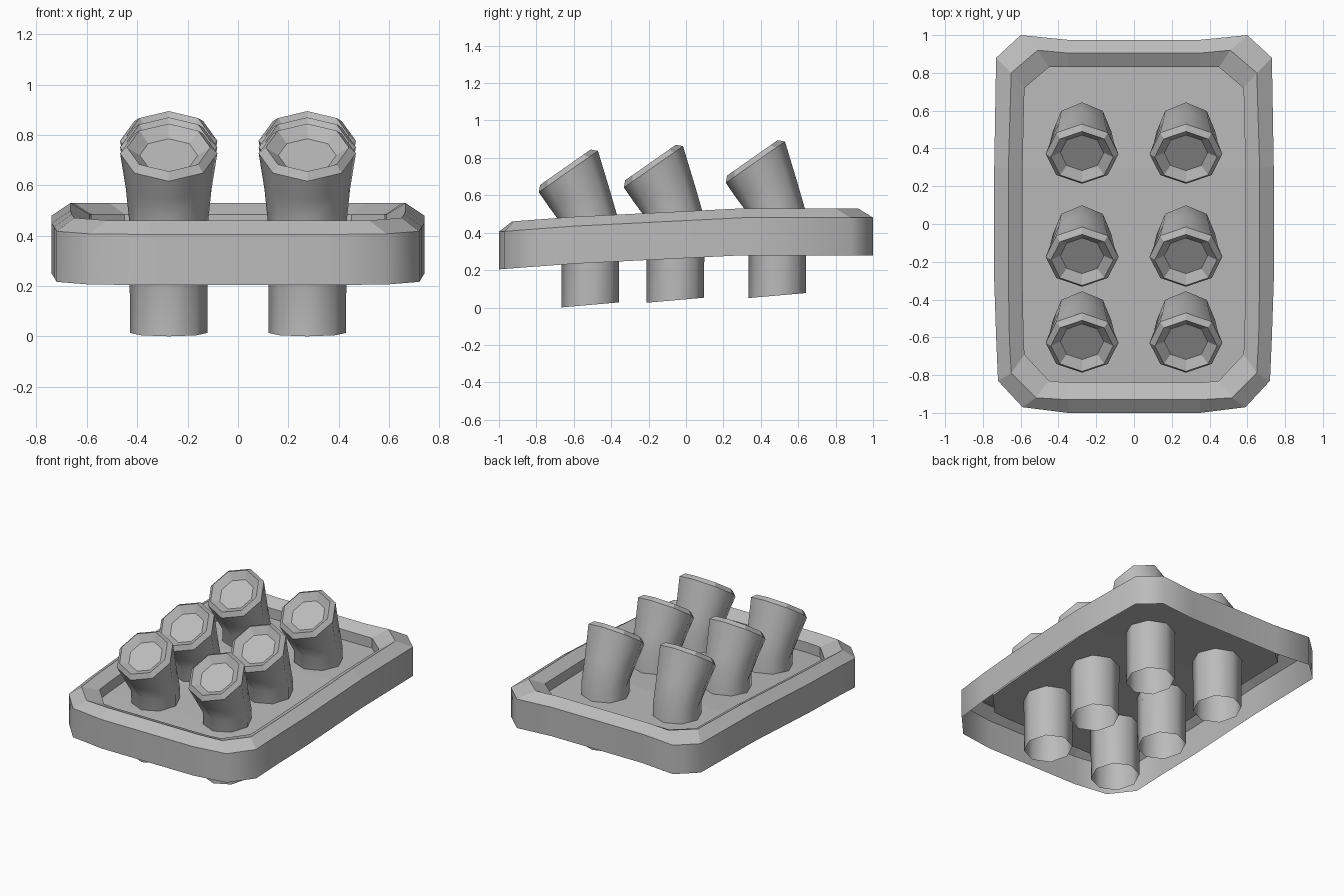
import bpy, bmesh, math
from mathutils import Vector, Matrix

if "Cube" in bpy.data.objects:
    bpy.data.objects.remove(bpy.data.objects["Cube"], do_unlink=True)

grey = bpy.data.materials.new("plain grey")
grey.use_nodes = True
GREY = (0.5, 0.5, 0.5, 1)
grey.diffuse_color = GREY
grey.node_tree.nodes["Principled BSDF"].inputs["Base Color"].default_value = GREY


def finish(bm, name):
    bmesh.ops.recalc_face_normals(bm, faces=bm.faces)
    mesh = bpy.data.meshes.new(name)
    bm.to_mesh(mesh)
    bm.free()
    mesh.materials.append(grey)
    bpy.context.collection.objects.link(bpy.data.objects.new(name, mesh))


def loft(bm, loops, smooth_bands):
    """Join the loops in order; the first bands are smooth, the rest flat."""
    for band, (a, b) in enumerate(zip(loops, loops[1:])):
        for i in range(len(a)):
            j = (i + 1) % len(a)
            face = bm.faces.new((a[i], a[j], b[j], b[i]))
            face.smooth = band < smooth_bands


# Gentle sag of the tray towards the front
def sag(y):
    bend = [(-1, 0.21), (-0.6, 0.24), (0.3, 0.285), (1, 0.285)]
    for (y0, z0), (y1, z1) in zip(bend, bend[1:]):
        if y <= y1:
            return z0 + (z1 - z0) * (y - y0) / (y1 - y0)
    return bend[-1][1]


# Half outlines of the tray, running from back to front
outer = [(.35, .975), (.6, 1), (.73, .88), (.74, .3), (.74, -.3),
         (.73, -.6), (.72, -.83), (.59, -.97), (.35, -1)]
ridge = [(.35, .905), (.51, .92), (.65, .8), (.665, .3), (.665, -.3),
         (.66, -.6), (.65, -.79), (.52, -.92), (.35, -.93)]
inner = [(.35, .83), (.45, .83), (.58, .72), (.59, .3), (.59, -.3),
         (.585, -.58), (.58, -.69), (.45, -.83), (.35, -.84)]

# Tray: open underneath, wall, sloped rim, recessed floor
bm = bmesh.new()
rings = []
for half, height in ((outer, -.006), (outer, .195), (ridge, .245), (inner, .2), (inner, .13)):
    outline = half + [(-x, y) for x, y in reversed(half)]
    rings.append([bm.verts.new((x, y, sag(y) + height)) for x, y in outline])
loft(bm, rings, 1)
floor = rings[-1]
for i in range(len(inner) - 1):
    bm.faces.new((floor[i], floor[i + 1], floor[-2 - i], floor[-1 - i]))
finish(bm, "tray")

# Tube: octagonal sections (y offset, z, radius, forward tilt in degrees)
tilt = 35
normal = Vector((0, -math.sin(math.radians(tilt)), math.cos(math.radians(tilt))))
mouth = Vector((0, -.133, .75))


def mouth_ring(depth, radius):
    p = mouth - normal * depth
    return (p.y, p.z, radius, tilt)


sections = [(0, .014, .154, 5), (0, .45, .156, 0), (-.06, .585, .17, 14),
            mouth_ring(.028, .193), mouth_ring(0, .165), mouth_ring(.038, .115)]


def tube(name, x, y, lift):
    bm = bmesh.new()
    loops = []
    for dy, z, radius, angle in sections:
        place = (Matrix.Translation((x, y + dy, z + lift))
                 @ Matrix.Rotation(math.radians(angle), 4, 'X'))
        loops.append([bm.verts.new(place @ Vector((radius * math.cos(k * math.pi / 4),
                                                   radius * math.sin(k * math.pi / 4), 0)))
                      for k in range(8)])
    # Smooth sides, faceted mouth, open lower end
    loft(bm, loops, 3)
    bm.faces.new(loops[-1])
    finish(bm, name)


# Two columns of three tubes, stepping up towards the back
for row, y, lift in (("front", -.512, 0), ("middle", -.057, .025), ("back", .488, .05)):
    for side, x in (("left", .275), ("right", -.275)):
        tube(f"{row}_{side}_tube", x, y, lift)
